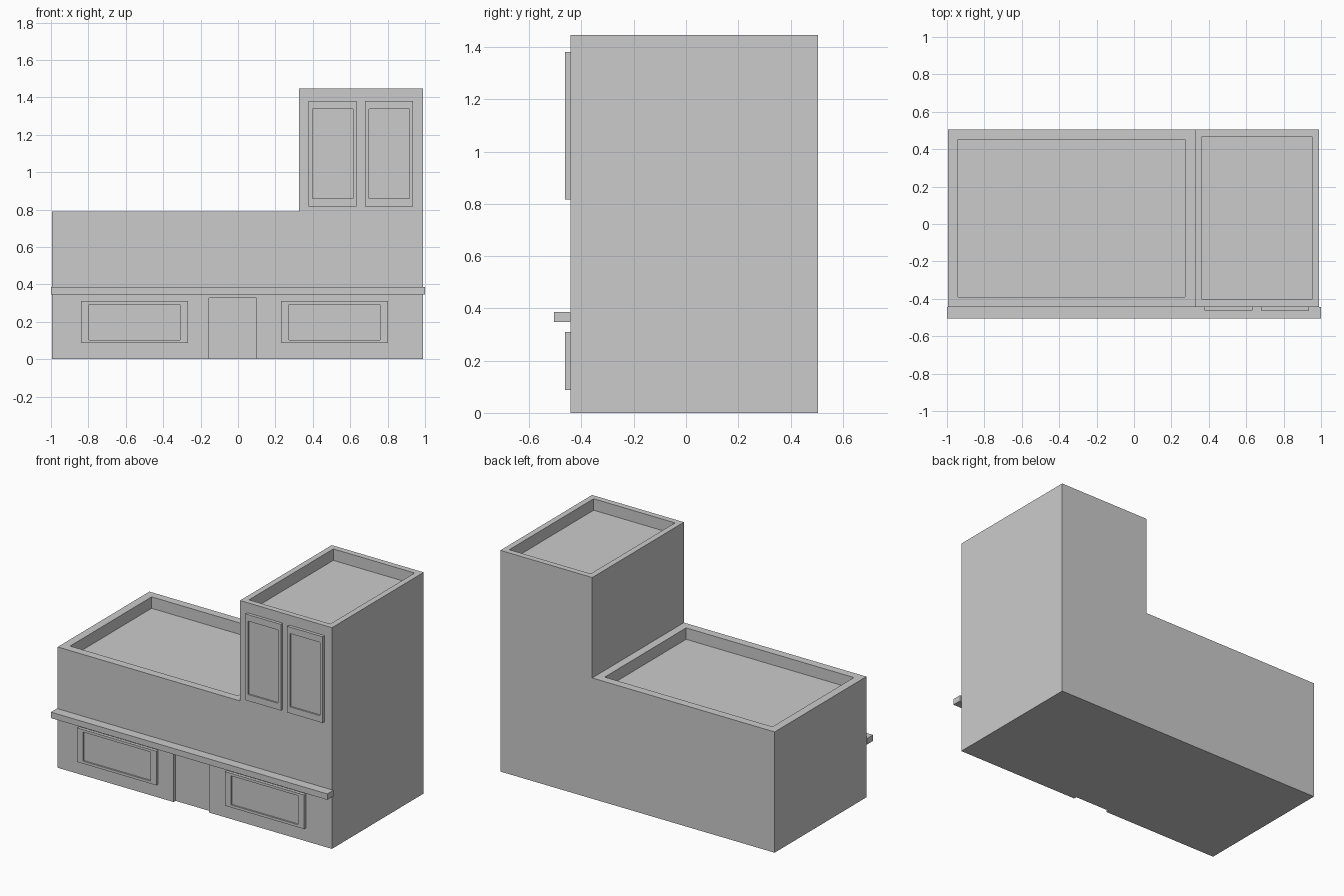
import bpy, bmesh
from mathutils import Vector

if "Cube" in bpy.data.objects:
    bpy.data.objects.remove(bpy.data.objects["Cube"])

FRONT, BACK = -0.443, 0.505


def finish(name, bm):
    bmesh.ops.recalc_face_normals(bm, faces=bm.faces[:])
    mesh = bpy.data.meshes.new(name)
    bm.to_mesh(mesh)
    bm.free()
    obj = bpy.data.objects.new(name, mesh)
    bpy.context.collection.objects.link(obj)
    return obj


def box_bm(lo, hi):
    bm = bmesh.new()
    bmesh.ops.create_cube(bm, size=1)
    for v in bm.verts:
        v.co = Vector([hi[i] if v.co[i] > 0 else lo[i] for i in range(3)])
    bm.normal_update()
    return bm


def sink(bm, face, offset):
    """Push a face in, leaving straight side walls."""
    new = bmesh.ops.extrude_discrete_faces(bm, faces=[face])["faces"][0]
    bmesh.ops.translate(bm, verts=new.verts[:], vec=offset)


def window(name, x0, x1, z0, z1):
    """Raised slab with a shallow pane; the border scales with the slab."""
    bm = box_bm((x0, FRONT - 0.02, z0), (x1, FRONT, z1))
    face = min(bm.faces, key=lambda f: f.calc_center_median().y)
    bmesh.ops.inset_region(bm, faces=[face], thickness=0.01)
    c = face.calc_center_median()
    for v in face.verts:
        v.co.x = c.x + (0.85 if v.co.x > c.x else -0.85) * (x1 - x0) / 2
        v.co.z = c.z + (0.85 if v.co.z > c.z else -0.85) * (z1 - z0) / 2
    sink(bm, face, (0, 0.01, 0))
    finish(name, bm)


# Building shell: L-shaped front profile extruded to the back
profile = [(-0.995, 0), (0.99, 0), (0.99, 1.447), (0.325, 1.447),
           (0.325, 0.79), (-0.995, 0.79)]
bm = bmesh.new()
face = bm.faces.new([bm.verts.new((x, FRONT, z)) for x, z in profile])
ext = bmesh.ops.extrude_face_region(bm, geom=[face])
bmesh.ops.translate(bm, vec=(0, BACK - FRONT, 0),
                    verts=[g for g in ext["geom"] if isinstance(g, bmesh.types.BMVert)])
bmesh.ops.recalc_face_normals(bm, faces=bm.faces[:])

# Sunken roofs behind parapets
for height, rim in ((0.79, 0.075), (1.447, 0.054)):
    roof = next(f for f in bm.faces
                if f.normal.z > 0.9 and abs(f.calc_center_median().z - height) < 0.01)
    bmesh.ops.inset_region(bm, faces=[roof], thickness=rim)
    sink(bm, roof, (0, 0, -0.075))
building = finish("building", bm)

# Doorway recess cut into the front wall
cutter = finish("doorway_cutter", box_bm((-0.155, FRONT - 0.1, -0.1), (0.10, FRONT + 0.02, 0.327)))
cutter.hide_render = True
mod = building.modifiers.new("doorway", "BOOLEAN")
mod.object = cutter
mod.operation = "DIFFERENCE"
mod.solver = "EXACT"
bpy.context.view_layer.objects.active = building
bpy.ops.object.modifier_apply(modifier=mod.name)
bpy.data.objects.remove(cutter)

# Ledge over the shop front
finish("ledge", box_bm((-1, -0.505, 0.347), (1, FRONT, 0.386)))

# Ground floor and tower windows
window("shop_window_left", -0.84, -0.267, 0.087, 0.31)
window("shop_window_right", 0.23, 0.803, 0.087, 0.31)
window("tower_window_left", 0.378, 0.634, 0.817, 1.381)
window("tower_window_right", 0.68, 0.936, 0.817, 1.381)
